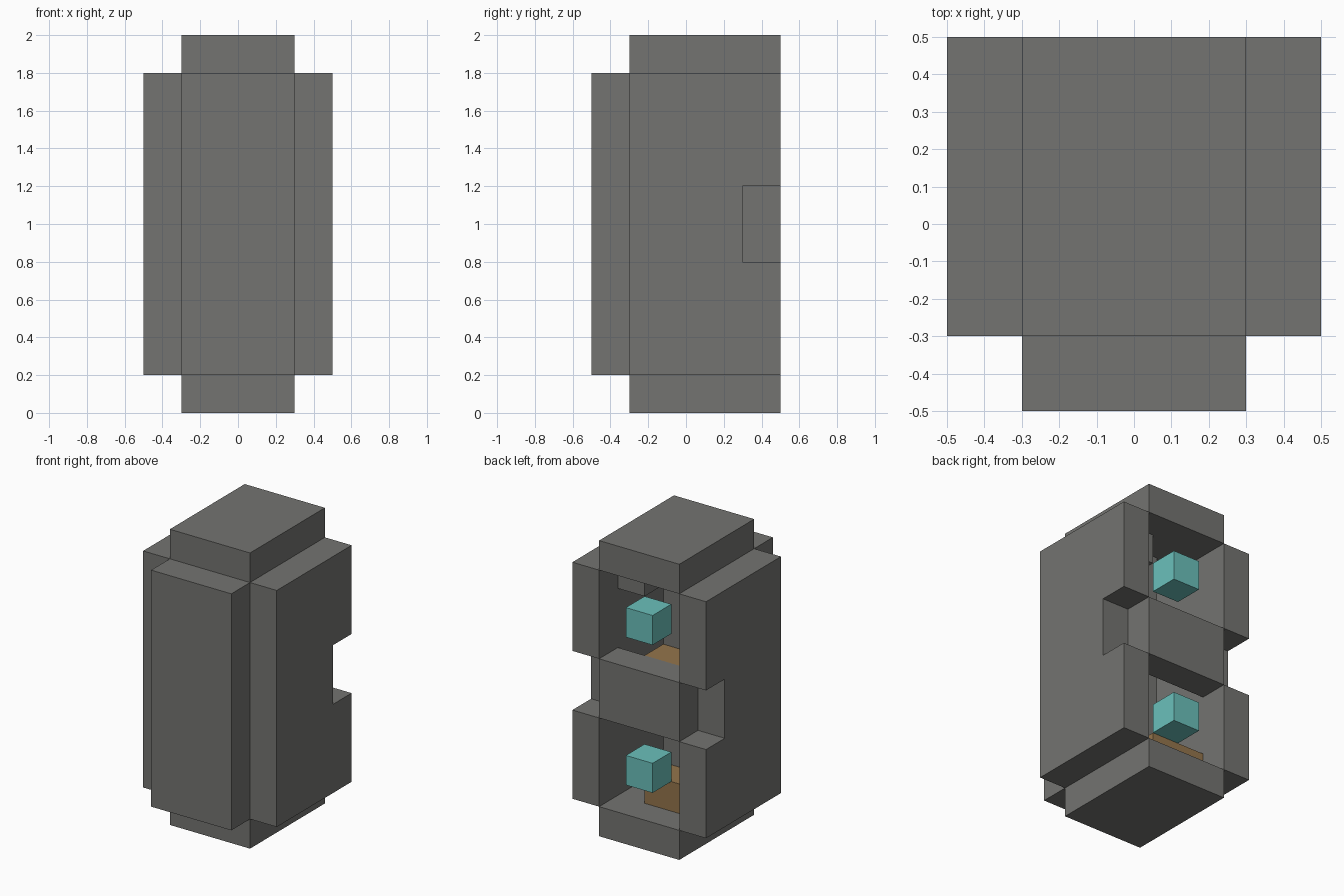
import bpy
import bmesh

if "Cube" in bpy.data.objects:
    bpy.data.objects.remove(bpy.data.objects["Cube"], do_unlink=True)


def material(name, r, g, b):
    mat = bpy.data.materials.new(name)
    mat.use_nodes = True
    mat.diffuse_color = (r, g, b, 1)
    mat.node_tree.nodes["Principled BSDF"].inputs["Base Color"].default_value = (r, g, b, 1)
    return mat


stone = material("stone grey", 0.174, 0.174, 0.165)
teal = material("teal", 0.147, 0.527, 0.497)
wood = material("wood brown", 0.296, 0.178, 0.072)


def finish(name, bm, mat):
    bmesh.ops.recalc_face_normals(bm, faces=bm.faces[:])
    mesh = bpy.data.meshes.new(name)
    bm.to_mesh(mesh)
    bm.free()
    mesh.materials.append(mat)
    obj = bpy.data.objects.new(name, mesh)
    bpy.context.collection.objects.link(obj)
    return obj


def box(name, x, y, z, mat):
    """Box given by its (low, high) range on each axis."""
    bm = bmesh.new()
    bmesh.ops.create_cube(bm, size=1)
    for v in bm.verts:
        v.co = [r[0] if c < 0 else r[1] for c, r in zip(v.co, (x, y, z))]
    return finish(name, bm, mat)


def side_wall(name, x0, x1):
    """Side plate with a square notch in its back edge."""
    profile = [(-0.3, 0.2), (0.5, 0.2), (0.5, 0.8), (0.3, 0.8),
               (0.3, 1.2), (0.5, 1.2), (0.5, 1.8), (-0.3, 1.8)]
    bm = bmesh.new()
    face = bm.faces.new([bm.verts.new((x0, y, z)) for y, z in profile])
    moved = bmesh.ops.extrude_face_region(bm, geom=[face])["geom"]
    for v in moved:
        if isinstance(v, bmesh.types.BMVert):
            v.co.x = x1
    return finish(name, bm, mat=stone)


# Outer shell
WIDE = (-0.3, 0.3)
DEEP = (-0.3, 0.5)
box("front_wall", WIDE, (-0.5, -0.3), (0.2, 1.8), stone)
box("base_slab", WIDE, DEEP, (0, 0.2), stone)
box("top_slab", WIDE, DEEP, (1.8, 2), stone)
box("back_crossbar", WIDE, (0.3, 0.5), (0.8, 1.2), stone)
side_wall("left_wall", 0.3, 0.5)
side_wall("right_wall", -0.5, -0.3)

# Inner parts
box("inner_column", (-0.1, 0.1), (-0.1, 0.1), (0.2, 1.8), stone)
box("ceiling_block", (0.1, 0.3), (0.1, 0.3), (1.6, 1.8), stone)

# Wooden bars and floating cubes of the two chambers
for label, bar_z, cube_z in (("lower", 0.2, 0.4), ("upper", 1.0, 1.4)):
    box(label + "_wooden_bar", (-0.3, 0.1), (0.1, 0.3), (bar_z, bar_z + 0.2), wood)
    box(label + "_teal_cube", (-0.1, 0.1), (0.3, 0.5), (cube_z, cube_z + 0.2), teal)
